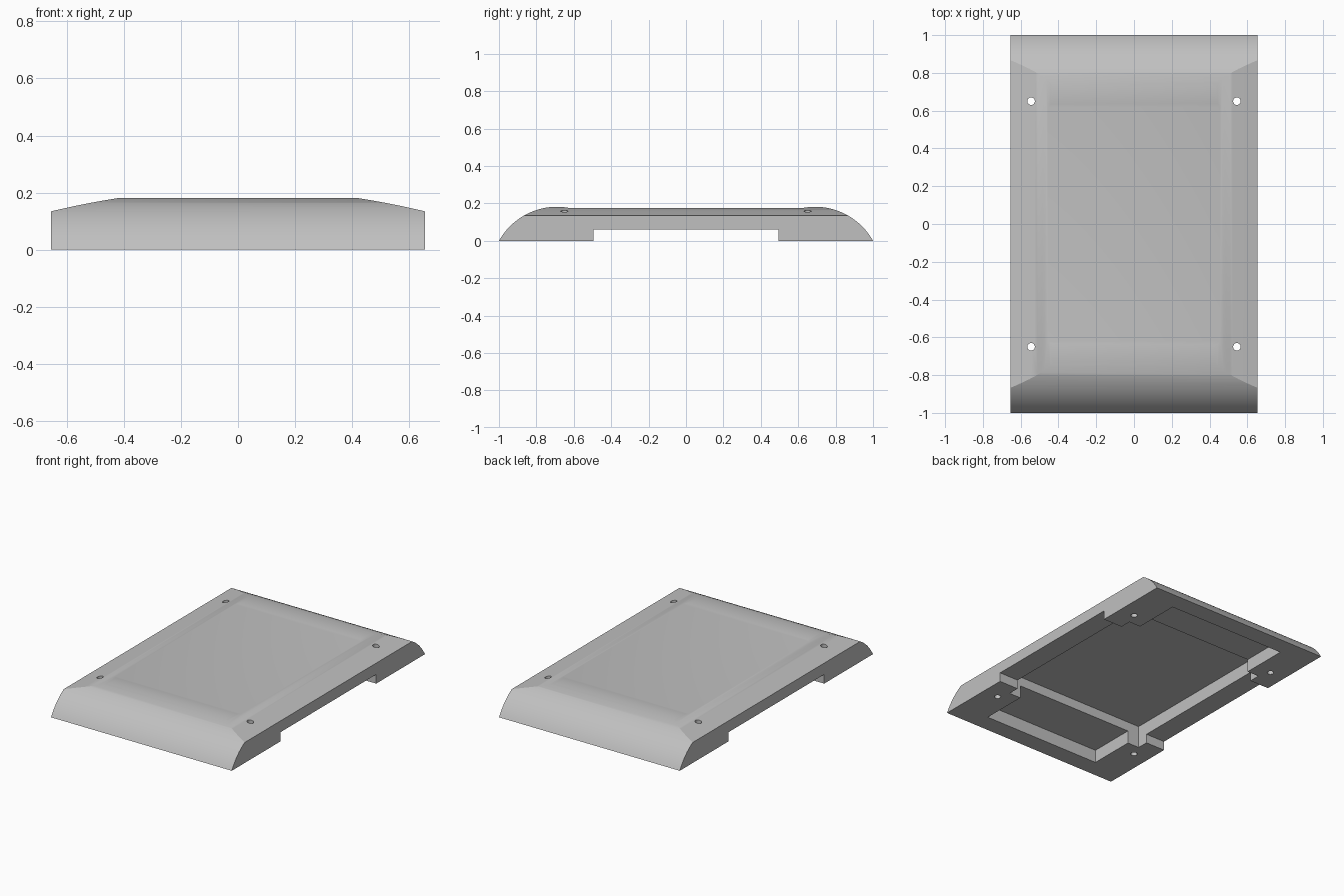
import bpy, bmesh, math
from mathutils import Vector

if "Cube" in bpy.data.objects:
    bpy.data.objects.remove(bpy.data.objects["Cube"])

HALF_W, HALF_L = 0.655, 1.0
DECK, CREST, CREST_Y, R = 0.175, 0.182, 0.69, 0.355

grey = bpy.data.materials.new("plain_grey")
grey.use_nodes = True
grey.diffuse_color = (0.53, 0.53, 0.53, 1)
grey.node_tree.nodes["Principled BSDF"].inputs["Base Color"].default_value = grey.diffuse_color


def finish(name, bm):
    bmesh.ops.recalc_face_normals(bm, faces=bm.faces)
    mesh = bpy.data.meshes.new(name)
    bm.to_mesh(mesh)
    bm.free()
    mesh.materials.append(grey)
    obj = bpy.data.objects.new(name, mesh)
    bpy.context.collection.objects.link(obj)
    return obj


def prism(name, points, depth):
    """Extrude a closed outline of 3D points along a vector."""
    bm = bmesh.new()
    face = bm.faces.new([bm.verts.new(p) for p in points])
    new = bmesh.ops.extrude_face_region(bm, geom=[face])["geom"]
    bmesh.ops.translate(bm, vec=depth,
                        verts=[v for v in new if isinstance(v, bmesh.types.BMVert)])
    return finish(name, bm)


def box(name, hx, hy, top, bottom=-0.1):
    return prism(name, [(-hx, -hy, bottom), (hx, -hy, bottom), (hx, hy, bottom), (-hx, hy, bottom)],
                 Vector((0, 0, top - bottom)))


def cylinder(name, x, y, radius):
    bm = bmesh.new()
    bmesh.ops.create_cone(bm, cap_ends=True, segments=24, radius1=radius, radius2=radius, depth=1)
    bmesh.ops.translate(bm, vec=(x, y, 0), verts=bm.verts)
    return finish(name, bm)


def combine(target, tool, operation):
    mod = target.modifiers.new(operation.title(), "BOOLEAN")
    mod.operation, mod.solver, mod.object = operation, "EXACT", tool
    bpy.context.view_layer.objects.active = target
    bpy.ops.object.modifier_apply(modifier=mod.name)
    bpy.data.objects.remove(tool)


# Lengthwise profile: rounded raised crests at both ends, flat deck between
centre_z = CREST - R
start = math.atan2(-centre_z, CREST_Y - HALF_L)
end = math.pi - math.asin((DECK - centre_z) / R)
end = math.pi - end
arc = []
for i in range(25):
    a = start + (end - start) * i / 24
    arc.append((-CREST_Y + R * math.cos(a), centre_z + R * math.sin(a)))
profile = arc + [(-y, z) for y, z in reversed(arc)]
cover = prism("cover_plate", [(-HALF_W, y, z) for y, z in profile], Vector((2 * HALF_W, 0, 0)))

# Crosswise profile: sides curve gently down to the edges
flat_x, drop, sag = 0.41, 0.049, 0.003
side = []
for i in range(9):
    t = i / 8
    side.append((flat_x + (HALF_W + 0.02 - flat_x) * t,
                 CREST + 0.0005 - drop * 1.08 * t + 4 * sag * t * (1 - t)))
outline = [(0.675, -0.1)] + side[::-1]
outline += [(-x, z) for x, z in reversed(outline)]
envelope = prism("side_envelope", [(x, -1.1, z) for x, z in outline], Vector((0, 2.2, 0)))
combine(cover, envelope, "INTERSECT")

# Underside: open side notches, end pockets, deep central bay
for cutter in (box("side_notch", 0.8, 0.495, 0.06),
               box("end_pocket", 0.43, 0.88, 0.085),
               box("central_bay", 0.515, 0.57, 0.147)):
    combine(cover, cutter, "DIFFERENCE")

# Screw holes through the four corner feet
for sx in (-1, 1):
    for sy in (-1, 1):
        combine(cover, cylinder("screw_hole", sx * 0.545, sy * 0.65, 0.02), "DIFFERENCE")

bpy.ops.object.select_all(action="DESELECT")
cover.select_set(True)
bpy.context.view_layer.objects.active = cover
bpy.ops.object.shade_smooth_by_angle(angle=math.radians(20))
